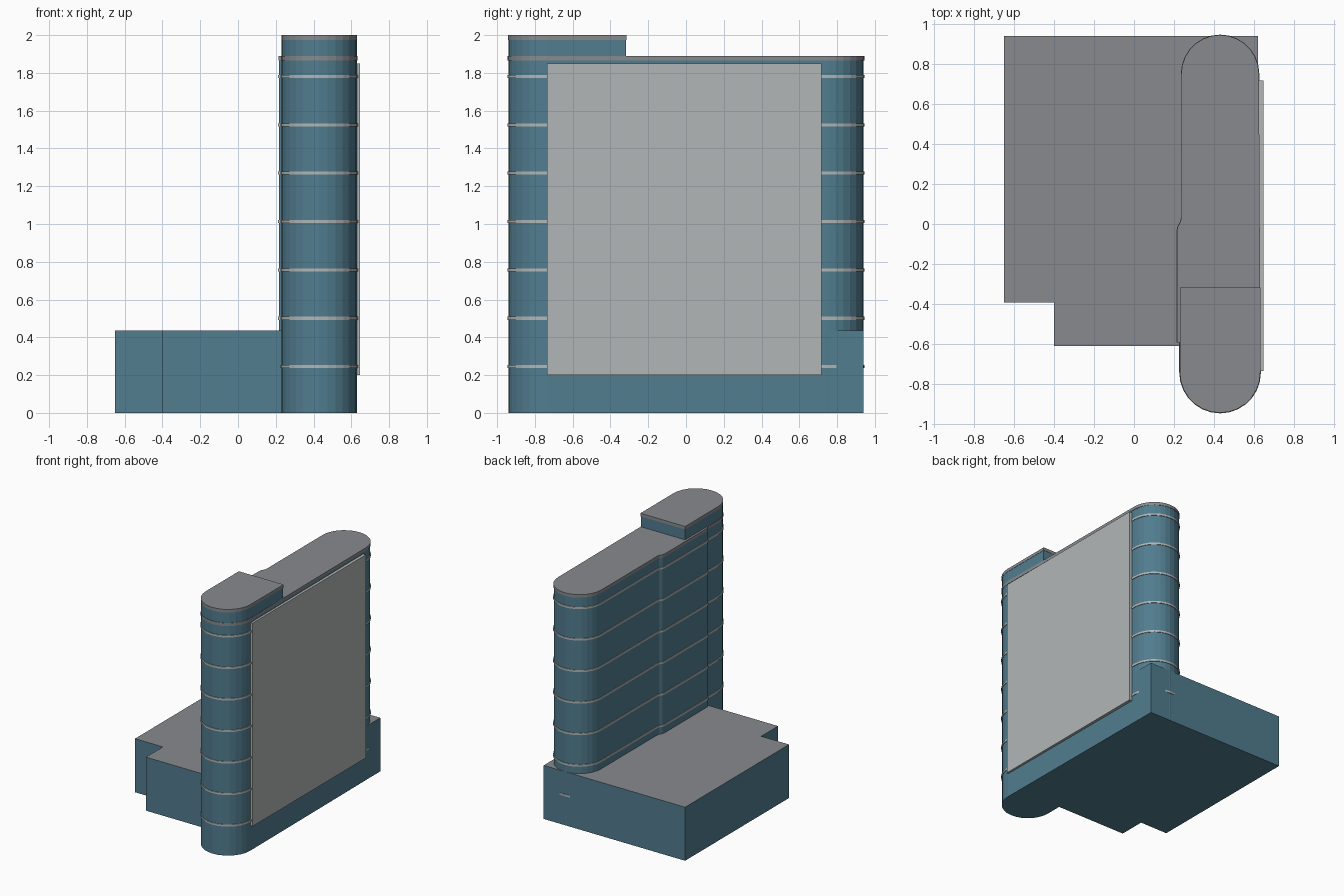
import bpy, bmesh, math
from mathutils import Vector

if "Cube" in bpy.data.objects:
    bpy.data.objects.remove(bpy.data.objects["Cube"])


def material(name, rgb):
    m = bpy.data.materials.new(name)
    m.diffuse_color = (*rgb, 1.0)
    m.use_nodes = True
    m.node_tree.nodes["Principled BSDF"].inputs["Base Color"].default_value = m.diffuse_color
    return m


BLUE = material("blue glass", (0.083, 0.205, 0.275))
ROOF = material("roof grey", (0.245, 0.255, 0.27))
LIGHT = material("light panel grey", (0.45, 0.47, 0.47))


def finish(name, bm, mats):
    bmesh.ops.recalc_face_normals(bm, faces=bm.faces[:])
    me = bpy.data.meshes.new(name)
    bm.to_mesh(me)
    bm.free()
    for m in mats:
        me.materials.append(m)
    ob = bpy.data.objects.new(name, me)
    bpy.context.collection.objects.link(ob)
    return ob


def prism(name, pts, z0, z1, mats):
    """Extrude a footprint; a second material colours the top face."""
    bm = bmesh.new()
    base = bm.faces.new([bm.verts.new((x, y, z0)) for x, y in pts])
    ext = bmesh.ops.extrude_face_region(bm, geom=[base])["geom"]
    for v in (g for g in ext if isinstance(g, bmesh.types.BMVert)):
        v.co.z = z1
    if len(mats) > 1:
        for f in bm.faces:
            if all(abs(v.co.z - z1) < 1e-5 for v in f.verts):
                f.material_index = 1
    return finish(name, bm, mats)


def arc(cx, cy, r, a0, a1, n=14):
    return [(cx + r * math.cos(math.radians(a0 + (a1 - a0) * i / n)),
             cy + r * math.sin(math.radians(a0 + (a1 - a0) * i / n))) for i in range(n + 1)]


def offset(pts, d):
    """Mitred outward offset of a counter-clockwise footprint."""
    out = []
    for i, p in enumerate(pts):
        p, a, b = Vector(p), Vector(pts[i - 1]), Vector(pts[(i + 1) % len(pts)])
        e1, e2 = (p - a).normalized(), (b - p).normalized()
        n1, n2 = Vector((e1.y, -e1.x)), Vector((e2.y, -e2.x))
        out.append(tuple(p + (n1 + n2) * d / (1 + n1.dot(n2))))
    return out


def ring(name, inner, outer, z0, z1, mat):
    """Thin closed band around a footprint."""
    bm = bmesh.new()
    loops = [[bm.verts.new((x, y, z)) for x, y in pts]
             for pts, z in ((inner, z0), (outer, z0), (outer, z1), (inner, z1))]
    n = len(inner)
    for a, b in zip(loops, loops[1:] + loops[:1]):
        for i in range(n):
            j = (i + 1) % n
            bm.faces.new((a[i], a[j], b[j], b[i]))
    return finish(name, bm, [mat])


# Low stepped podium with grey roof
prism("podium", [(-0.65, 0.94), (-0.65, -0.393), (-0.4, -0.393), (-0.4, -0.61),
                 (0.42, -0.61), (0.42, -0.3), (0.62, -0.3), (0.62, 0.94)],
      0, 0.435, [BLUE, ROOF])

# Tower footprint: rounded ends, small jog on the left side
front_end = arc(0.43, -0.742, 0.199, 180, 360)
back_end = arc(0.43, 0.75, 0.191, 0, 180)
tower = front_end + back_end + [(0.239, 0.03), (0.235, 0.01), (0.221, -0.015), (0.217, -0.035),
                                (0.217, -0.588), (0.231, -0.588)]
prism("tower", tower, 0, 1.865, [BLUE])
prism("tower_roof", offset(tower, 0.003), 1.865, 1.89, [ROOF])

# Taller front end with its own roof
crown = front_end + [(0.629, -0.318), (0.231, -0.318)]
prism("crown", crown, 1.865, 1.975, [BLUE])
prism("crown_roof", offset(crown, 0.002), 1.975, 2.0, [ROOF])

# Floor bands
for i in range(7):
    z = 0.245 + i * 0.256
    ring(f"floor_band_{i + 1}", offset(tower, -0.002), offset(tower, 0.005), z - 0.008, z + 0.008, LIGHT)

# Large side panel
prism("side_panel", [(0.62, -0.735), (0.646, -0.735), (0.646, 0.718), (0.62, 0.718)],
      0.2, 1.85, [LIGHT])
